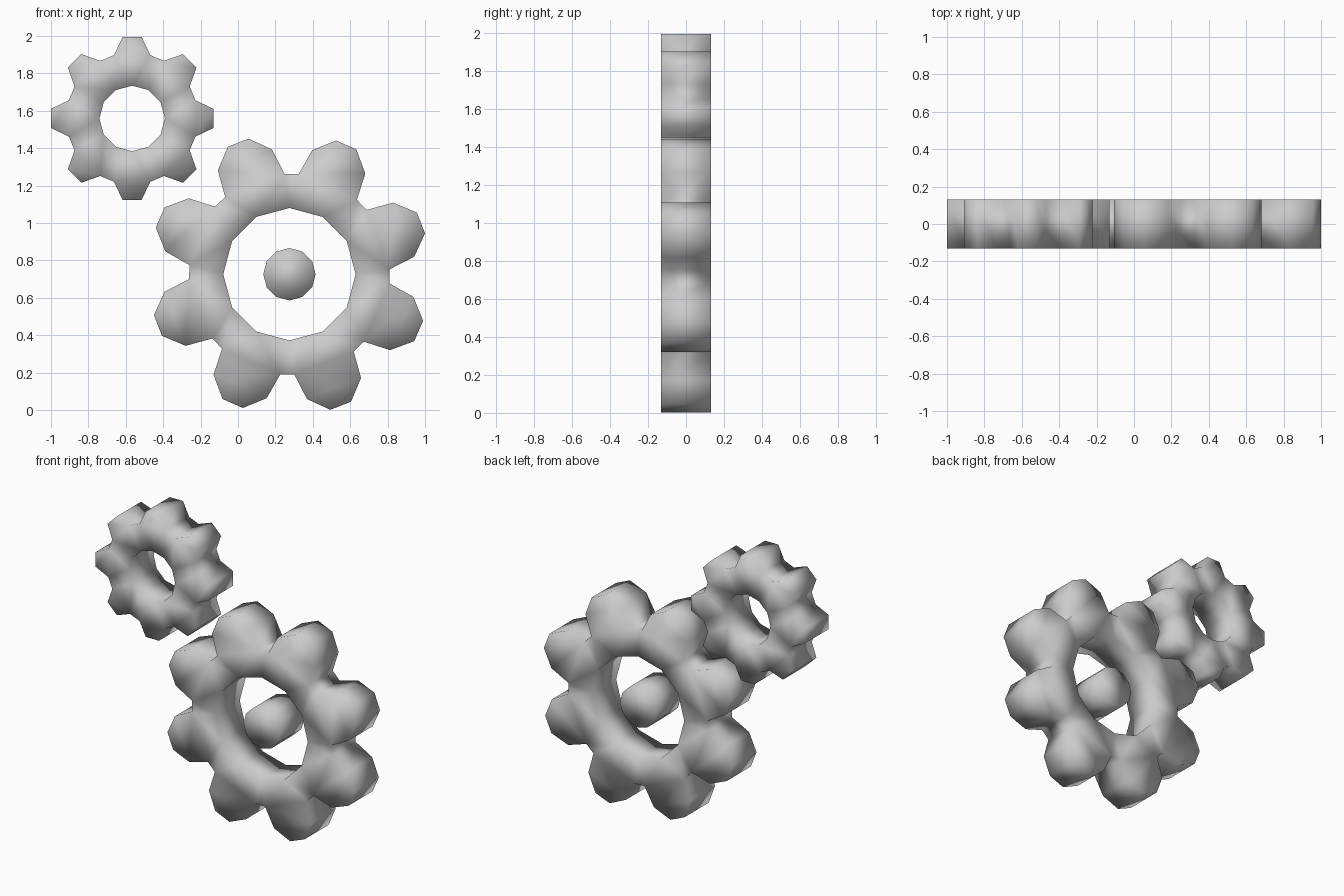
import bpy, bmesh, math

if "Cube" in bpy.data.objects:
    bpy.data.objects.remove(bpy.data.objects["Cube"])

HALF = 0.132  # half thickness of every part


def polar_loop(steps, count, start):
    """Repeat (angle offset, radius) steps around a circle."""
    pts = []
    for k in range(count):
        for off, r in steps:
            a = math.radians(start + k * 360 / count + off)
            pts.append((r * math.cos(a), r * math.sin(a)))
    return pts


def prism(name, cx, cz, loops):
    """Solid plate from an outer loop and optional hole loops, smooth shaded."""
    bm = bmesh.new()
    rims = {-HALF: [], HALF: []}
    for loop in loops:
        n = len(loop)
        rings = []
        for y in rims:
            ring = [bm.verts.new((x, y, z)) for x, z in loop]
            rims[y] += [bm.edges.new((ring[i], ring[(i + 1) % n])) for i in range(n)]
            rings.append(ring)
        a, b = rings
        for i in range(n):
            j = (i + 1) % n
            bm.faces.new((a[i], a[j], b[j], b[i]))
    for edges in rims.values():
        bmesh.ops.triangle_fill(bm, use_beauty=True, edges=edges)
    bmesh.ops.recalc_face_normals(bm, faces=bm.faces[:])
    for f in bm.faces:
        f.smooth = True
    mesh = bpy.data.meshes.new(name)
    bm.to_mesh(mesh)
    bm.free()
    obj = bpy.data.objects.new(name, mesh)
    obj.location = (cx, 0, cz)
    bpy.context.collection.objects.link(obj)
    return obj


# Large gear: eight fat rounded teeth around a twelve-sided hole
fat_tooth = [(-18.5, 0.537), (-13.3, 0.674), (-4.5, 0.757),
             (4.5, 0.757), (13.3, 0.674), (18.5, 0.537)]
prism("large_gear", 0.275, 0.726,
      [polar_loop(fat_tooth, 8, 21.3), polar_loop([(0, 0.354)], 12, 0)])

# Axle in the middle of the large gear
prism("axle", 0.275, 0.726, [polar_loop([(0, 0.14)], 12, 0)])

# Small gear: eight tapered flat-tipped teeth
slim_tooth = [(-16, 0.352), (-6.7, 0.438), (6.7, 0.438), (16, 0.352)]
prism("small_gear", -0.566, 1.559,
      [polar_loop(slim_tooth, 8, 0), polar_loop([(0, 0.175)], 12, 0)])
